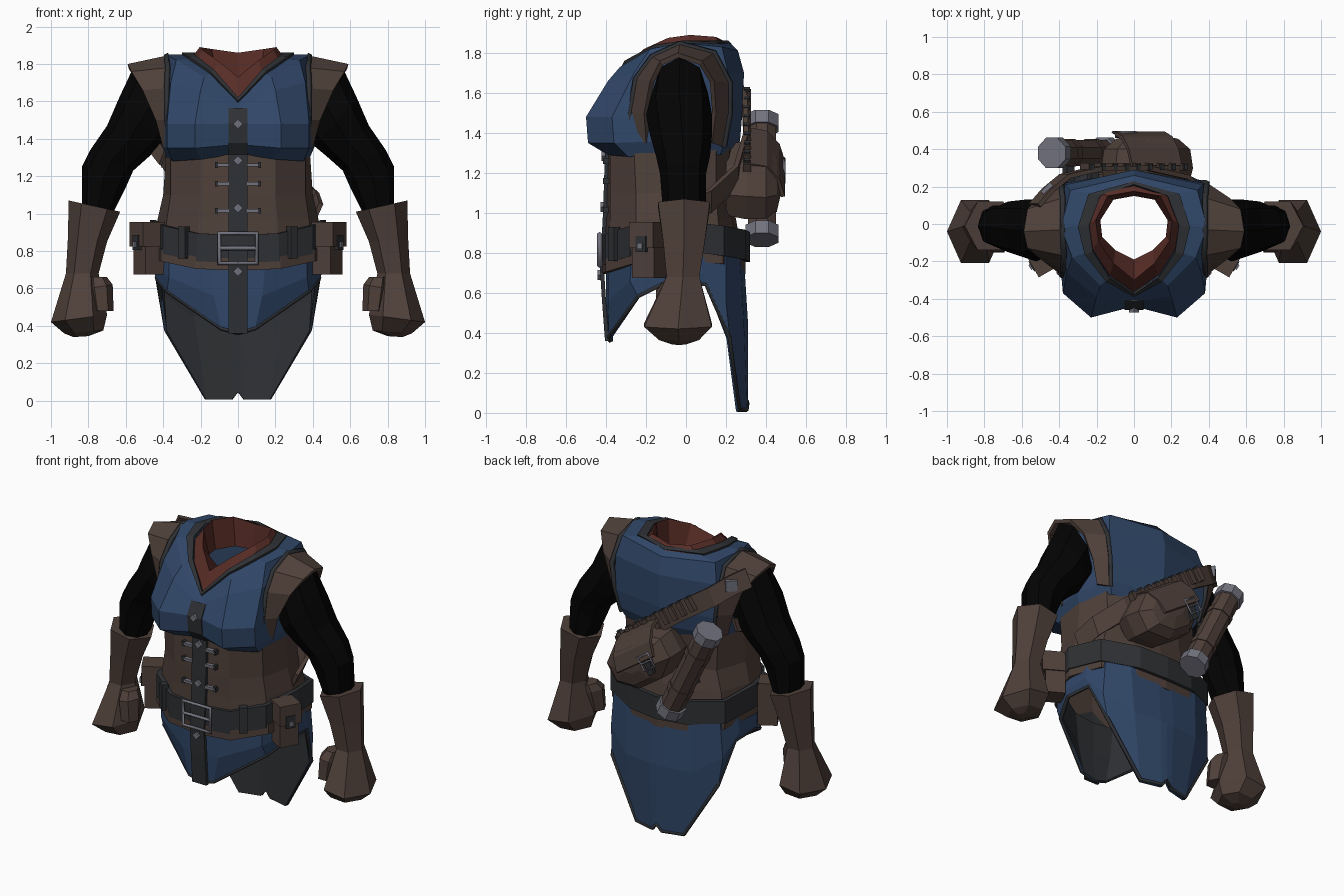
import bpy, bmesh
from math import sin, cos, pi, radians
from mathutils import Vector, Matrix

if "Cube" in bpy.data.objects:
    bpy.data.objects.remove(bpy.data.objects["Cube"])


def mat(name, r, g, b):
    m = bpy.data.materials.new(name)
    m.diffuse_color = (r, g, b, 1)
    m.use_nodes = True
    m.node_tree.nodes["Principled BSDF"].inputs["Base Color"].default_value = m.diffuse_color
    return m


BLUE, BROWN = mat("blue_cloth", .03, .063, .14), mat("leather", .078, .051, .042)
DARK, BLACK = mat("dark_leather", .028, .03, .034), mat("black_sleeve", .001, .001, .001)
RED, STEEL = mat("red_scarf", .095, .025, .019), mat("steel", .17, .17, .21)


def make(name, verts, faces, *mats, solid=0, offset=-1):
    me = bpy.data.meshes.new(name)
    me.from_pydata([tuple(v) for v in verts], [], faces)
    bm = bmesh.new()
    bm.from_mesh(me)
    bmesh.ops.recalc_face_normals(bm, faces=bm.faces)
    bm.to_mesh(me)
    bm.free()
    ob = bpy.data.objects.new(name, me)
    bpy.context.collection.objects.link(ob)
    for m in mats:
        me.materials.append(m)
    if solid:
        s = ob.modifiers.new("thickness", 'SOLIDIFY')
        s.thickness, s.offset = solid, offset
        if len(mats) > 1:
            s.material_offset = 1
    return ob


def loft(name, rings, *mats, cap=False, closed=True, **kw):
    n = len(rings[0])
    faces = [(r*n+i, r*n+(i+1) % n, (r+1)*n+(i+1) % n, (r+1)*n+i)
             for r in range(len(rings)-1) for i in range(n if closed else n-1)]
    if cap:
        faces += [tuple(range(n)), tuple(range((len(rings)-1)*n, len(rings)*n))]
    return make(name, [p for r in rings for p in r], faces, *mats, **kw)


def full(half, z=None):
    """Half outline from front centre to back centre -> whole closed ring."""
    h = [Vector(p if z is None else (*p, z)) for p in half]
    return h + [Vector((-p.x, p.y, p.z)) for p in h[-2:0:-1]]


def limb(name, s, rows, n, m):
    """Rows: outer x,z, inner x,z, front y, back y."""
    rings = []
    for ox, oz, ix, iz, y0, y1 in rows:
        rings.append([(s*((ox+ix)/2 + cos(a)*(ox-ix)/2), (y0+y1)/2 + sin(a)*(y1-y0)/2,
                       (oz+iz)/2 + cos(a)*(oz-iz)/2) for a in (2*pi*i/n for i in range(n))])
    return loft(name, rings, m, cap=True)


def ribbon(name, pts, across, m, thick=.02):
    a = Vector(across)
    return loft(name, [[Vector(p)-a, Vector(p)+a] for p in pts], m, closed=False, solid=thick, offset=0)


def box(name, loc, size, m, rot=Matrix()):
    c = [Vector((x*size[0], y*size[1], z*size[2]))/2 for x in (-1, 1) for y in (-1, 1) for z in (-1, 1)]
    f = [(0, 1, 3, 2), (4, 6, 7, 5), (0, 4, 5, 1), (2, 3, 7, 6), (0, 2, 6, 4), (1, 5, 7, 3)]
    return make(name, [rot @ v + Vector(loc) for v in c], f, m)


def cord(name, pts, r, m, cyclic=False):
    cu = bpy.data.curves.new(name, 'CURVE')
    cu.dimensions, cu.bevel_depth, cu.bevel_resolution = '3D', r, 0
    sp = cu.splines.new('POLY')
    sp.points.add(len(pts)-1)
    for q, p in zip(sp.points, pts):
        q.co = (*p, 1)
    sp.use_cyclic_u = cyclic
    cu.materials.append(m)
    ob = bpy.data.objects.new(name, cu)
    bpy.context.collection.objects.link(ob)
    return ob


def buckle(name, loc, w, h, r, rot=Matrix()):
    pts = [rot @ Vector((x*w/2, 0, z*h/2)) + Vector(loc) for x, z in ((-1, -1), (1, -1), (1, 1), (-1, 1))]
    cord(name, pts, r, STEEL, True)
    cord(name+"_prong", [(pts[0]+pts[3])/2, (pts[1]+pts[2])/2], r*.8, STEEL)


# Chest
shoulder = full([(0, -.40, 1.56), (.18, -.33, 1.73), (.33, -.18, 1.82), (.39, -.02, 1.85), (.34, .18, 1.83), (0, .26, 1.81)])
neck = full([(0, -.37, 1.61), (.13, -.28, 1.76), (.22, -.14, 1.83), (.24, 0, 1.85), (.18, .16, 1.85), (0, .22, 1.85)])
loft("chest", [
    full([(0, -.38, 1.32), (.2, -.39, 1.29), (.35, -.29, 1.28), (.38, -.05, 1.29), (.32, .17, 1.29), (0, .24, 1.29)]),
    full([(0, -.43, 1.37), (.23, -.49, 1.35), (.38, -.36, 1.35), (.41, -.05, 1.36), (.35, .2, 1.36), (0, .27, 1.36)]),
    full([(0, -.44), (.23, -.5), (.38, -.37), (.41, -.03), (.37, .22), (0, .28)], 1.48),
    full([(0, -.41, 1.55), (.2, -.39, 1.66), (.36, -.26, 1.7), (.41, -.03, 1.71), (.37, .21, 1.7), (0, .29, 1.7)]),
    shoulder, neck], BLUE, solid=.015)

# Collar trim and scarf
up = Vector((0, -.008, .012))
loft("collar_trim", [[n.lerp(s, .4)+up for n, s in zip(neck, shoulder)], [n+up for n in neck]], DARK, solid=.03)
loft("scarf", [
    full([(0, -.37, 1.60), (.13, -.28, 1.74), (.225, -.14, 1.81), (.25, 0, 1.83), (.19, .17, 1.84), (0, .23, 1.84)]),
    full([(0, -.30, 1.73), (.11, -.21, 1.82), (.19, -.09, 1.875), (.205, .02, 1.89), (.14, .15, 1.88), (0, .175, 1.86)]),
    full([(0, -.19), (.1, -.14), (.17, -.07), (.18, .02), (.11, .13), (0, .15)], 1.7)], RED)

# Corset and hem
hem = [(0, -.41, .72), (.22, -.39, .73), (.40, -.26, .77), (.45, -.05, .79), (.4, .18, .77), (.2, .27, .74), (0, .29, .72)]
loft("corset", [
    full([(0, -.39, 1.33), (.2, -.38, 1.31), (.36, -.26, 1.31), (.385, -.05, 1.32), (.34, .15, 1.34), (.18, .22, 1.34), (0, .24, 1.34)]),
    full([(0, -.40), (.2, -.38), (.36, -.25), (.40, -.05), (.33, .15), (.18, .2), (0, .215)], 1.1),
    full([(0, -.40), (.21, -.38), (.38, -.25), (.43, -.05), (.37, .16), (.19, .23), (0, .25)], .97),
    full(hem)], BROWN, solid=.015)
loft("corset_hem", [[Vector((p.x*1.03, p.y*1.03, p.z+d)) for p in full(hem)] for d in (-.025, .04)], BROWN, solid=.03)

# Belt and buckle
belt = full([(0, -.42, .81), (.22, -.405, .82), (.40, -.28, .86), (.47, -.05, .89), (.42, .19, .86), (.2, .3, .84), (0, .32, .83)])
loft("belt", [[p+Vector((0, 0, d)) for p in belt] for d in (-.075, .075)], DARK, solid=.03)
buckle("belt_buckle", (0, -.432, .815), .2, .16, .014)
for s in (1, -1):
    box("belt_keeper", (s*.29, -.36, .845), (.05, .04, .17), DARK, Matrix.Rotation(s*radians(37), 3, 'Z'))

# Skirt, long at the back
top = full([(0, -.40, .76), (.15, -.39, .77), (.37, -.27, .8), (.44, -.1, .82), (.43, .08, .82),
            (.39, .2, .8), (.25, .27, .78), (.05, .29, .77), (0, .29, .77)])
midr = full([(0, -.4, .56), (.13, -.39, .56), (.37, -.28, .66), (.45, -.1, .7), (.45, .08, .7),
             (.41, .2, .56), (.24, .29, .45), (.05, .31, .45), (0, .31, .45)])
low = full([(0, -.385, .355), (.09, -.385, .38), (.38, -.24, .58), (.44, -.1, .65), (.435, .1, .64),
            (.39, .22, .37), (.175, .27, .005), (.035, .305, .005), (0, .31, .045)])
loft("skirt", [top, midr, low], BLUE, DARK, solid=.02)
cord("skirt_edge", [p*.99+Vector((0, 0, .01)) for p in low], .012, DARK, True)

# Front placket with studs and clasps
ribbon("placket", [(0, y, z) for y, z in ((-.405, 1.56), (-.45, 1.48), (-.44, 1.38), (-.395, 1.32), (-.405, 1.0),
                                          (-.42, .72), (-.41, .56), (-.395, .36))], (.052, 0, 0), DARK)
for z, y in ((1.48, -.46), (1.285, -.41), (1.03, -.415), (.69, -.43)):
    box("stud", (0, y, z), (.036, .025, .036), STEEL, Matrix.Rotation(pi/4, 3, 'Y'))
for z in (1.26, 1.16, 1.015):
    for s in (1, -1):
        box("clasp", (s*.085, -.4, z), (.075, .03, .018), STEEL)
        box("clasp_end", (s*.115, -.395, z), (.018, .04, .03), DARK)

for s in (1, -1):
    # Shoulder leather and armhole trim
    inner = [(.35, -.27, 1.33), (.38, -.28, 1.5), (.38, -.25, 1.67), (.375, -.17, 1.78), (.38, -.03, 1.845),
             (.38, .14, 1.8), (.39, .22, 1.65), (.37, .22, 1.5), (.34, .19, 1.33)]
    outer = [(.40, -.2, 1.35), (.44, -.21, 1.5), (.51, -.18, 1.66), (.57, -.13, 1.76), (.59, -.04, 1.80),
             (.57, .08, 1.76), (.51, .14, 1.66), (.45, .15, 1.5), (.40, .13, 1.35)]
    inner, outer = ([Vector((s*x, y, z)) for x, y, z in r] for r in (inner, outer))
    loft("shoulder_leather", [inner, outer], BROWN, closed=False, solid=.025)
    cord("armhole_trim", inner, .016, DARK)
    # Sleeve
    limb("sleeve", s, [(.56, 1.78, .35, 1.42, -.17, .11), (.635, 1.62, .41, 1.36, -.2, .13),
                       (.70, 1.47, .47, 1.31, -.18, .13), (.79, 1.34, .56, 1.23, -.15, .12),
                       (.835, 1.25, .60, 1.14, -.13, .1), (.835, 1.0, .67, 1.0, -.115, .1)], 8, BLACK)
    # Glove with thumb
    limb("glove", s, [(.905, 1.07, .63, 1.01, -.16, .14), (.91, .86, .70, .85, -.13, .11), (.92, .68, .745, .68, -.11, .08),
                      (1.0, .42, .70, .46, -.235, .155), (.93, .36, .72, .375, -.15, .08),
                      (.88, .34, .8, .345, -.07, 0)], 6, BROWN)
    limb("thumb", s, [(.80, .66, .70, .66, -.12, 0), (.80, .6, .67, .62, -.16, 0),
                      (.78, .48, .665, .48, -.16, -.03)], 6, BROWN)
    # Belt pouch
    out, rot = Vector((s*.87, -.5, 0)), Matrix.Rotation(-s*radians(30), 3, 'Z')
    c = Vector((s*.475, -.185, .805))
    box("pouch", c, (.12, .125, .26), BROWN, rot)
    box("pouch_flap", c+out*.012+Vector((0, 0, .085)), (.135, .14, .13), BROWN, rot)
    box("pouch_tab", c+out*.075+Vector((0, 0, .04)), (.02, .06, .08), DARK, rot)
    box("pouch_stud", c+out*.087+Vector((0, 0, .03)), (.015, .03, .03), STEEL, rot)

# Shoulder strap across the back with loops
strap = [(-.53, .1, 1.75), (-.46, .18, 1.71), (-.37, .255, 1.64), (-.2, .295, 1.53),
         (.05, .30, 1.35), (.27, .25, 1.18), (.4, .12, 1.06), (.42, -.02, 1.0)]
ribbon("back_strap", strap, (.025, 0, .055), BROWN, .025)
ribbon("strap_end", [(-.40, -.12, 1.3), (-.46, 0, 1.38), (-.44, .12, 1.42)], (.015, 0, .04), BROWN)
tilt = Matrix.Rotation(radians(34), 3, 'Y')
for i in range(9):
    t = i/8
    box("strap_loop", (-.25+.5*t, .305, 1.575-.355*t), (.035, .04, .085), BROWN, tilt)
    box("loop_tip", (-.23+.5*t, .305, 1.61-.355*t), (.022, .03, .03), DARK, tilt)
box("strap_plate", (-.465, .19, 1.715), (.07, .025, .07), STEEL, Matrix.Rotation(radians(45), 3, 'Z'))

# Round back bag with flap
rings = []
for y, k, dz in ((.2, .9, .0), (.3, 1, 0), (.4, .94, -.01), (.455, .68, -.02), (.475, .3, -.01)):
    rings.append([tilt @ Vector((k*.27*cos(a), 0, k*.18*sin(a)))+Vector((.07, y, 1.165+dz))
                  for a in (pi/8+pi*i/4 for i in range(8))])
loft("back_bag", rings, BROWN, cap=True)
ribbon("bag_flap", [(.12, .31, 1.33), (.1, .4, 1.315), (.07, .46, 1.25), (.03, .485, 1.17)], tilt @ Vector((.16, 0, 0)), BROWN)
ribbon("bag_tab", [(.0, .44, 1.32), (-.04, .475, 1.23), (-.08, .47, 1.13)], tilt @ Vector((.025, 0, 0)), DARK)
buckle("bag_buckle", (-.05, .49, 1.21), .09, .09, .008, tilt)

# Scroll tube with steel ends
a, b = Vector((-.44, .38, 1.48)), Vector((-.14, .38, .865))
q = (b-a).to_track_quat('Z', 'Y')
for name, t0, t1, r, m in (("tube", .05, .95, .075, BROWN), ("tube_top", 0, .1, .088, STEEL),
                           ("tube_bottom", .9, 1, .088, STEEL), ("tube_band", .26, .33, .08, BROWN),
                           ("tube_band", .68, .75, .08, BROWN)):
    loft(name, [[a.lerp(b, t) + q @ Vector((r*cos(w), r*sin(w), 0)) for w in (pi/8+pi*i/4 for i in range(8))]
                for t in (t0, t1)], m, cap=True)
for x, z in ((-.35, 1.3), (-.22, 1.03)):
    box("tube_hanger", (x, .27, z), (.05, .12, .04), DARK, tilt)
